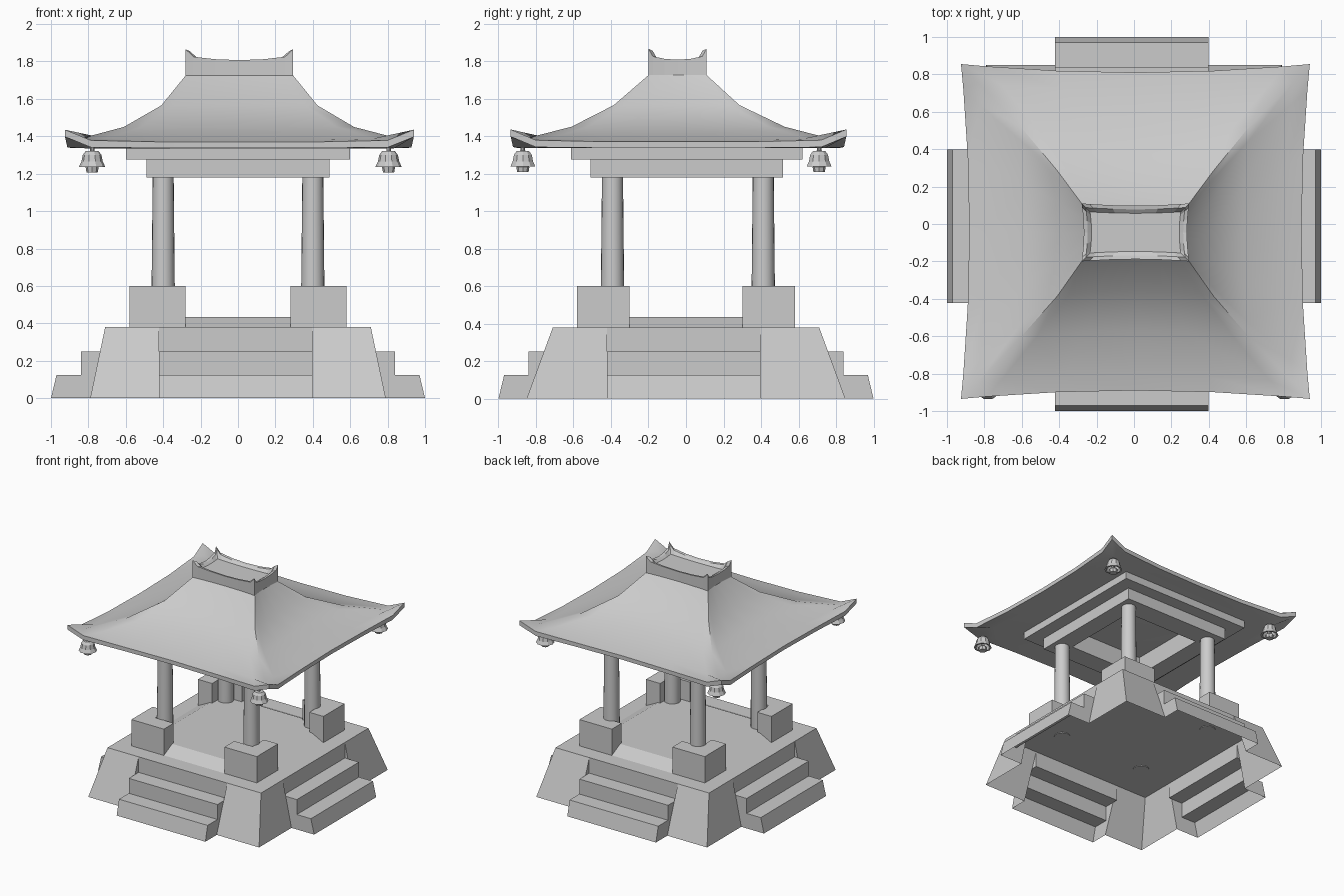
import bpy, bmesh, math
from mathutils import Vector

if "Cube" in bpy.data.objects:
    bpy.data.objects.remove(bpy.data.objects["Cube"])


def make(name, bm, smooth=None):
    bmesh.ops.remove_doubles(bm, verts=bm.verts, dist=0.0005)
    bmesh.ops.recalc_face_normals(bm, faces=bm.faces)
    me = bpy.data.meshes.new(name)
    bm.to_mesh(me)
    bm.free()
    ob = bpy.data.objects.new(name, me)
    bpy.context.collection.objects.link(ob)
    if smooth:
        bpy.ops.object.select_all(action='DESELECT')
        bpy.context.view_layer.objects.active = ob
        ob.select_set(True)
        bpy.ops.object.shade_smooth_by_angle(angle=math.radians(smooth))
    return ob


def face(bm, pts):
    return bm.faces.new([bm.verts.new(p) for p in pts])


def loft(bm, rings, cap_first=False, cap_last=False):
    vs = [[bm.verts.new(p) for p in r] for r in rings]
    for a, b in zip(vs, vs[1:]):
        for i in range(len(a)):
            j = (i + 1) % len(a)
            bm.faces.new((a[i], a[j], b[j], b[i]))
    if cap_first:
        bm.faces.new(vs[0][::-1])
    if cap_last:
        bm.faces.new(vs[-1])


def circle(x, y, r, z, n):
    return [(x + r * math.cos(2 * math.pi * i / n), y + r * math.sin(2 * math.pi * i / n), z)
            for i in range(n)]


def square(hx, hy, z, cy=0):
    return [(-hx, cy - hy, z), (hx, cy - hy, z), (hx, cy + hy, z), (-hx, cy + hy, z)]


def sag_ring(x0, x1, y0, y1, sag, z):
    """Rectangle whose sides bow inwards; z = heights at corner, near corner, quarter, middle."""
    c = [Vector(p) for p in ((x0, y0), (x1, y0), (x1, y1), (x0, y1))]
    out = []
    for k in range(4):
        a, b = c[k], c[(k + 1) % 4]
        d = (b - a).normalized()
        n = Vector((-d.y, d.x))
        for t, h in ((-1, 0), (-.85, 1), (-.45, 2), (0, 3), (.45, 2), (.85, 1)):
            p = a.lerp(b, (t + 1) / 2) + n * sag * (1 - t * t)
            out.append((p.x, p.y, z[h]))
    return out


# Base: open-bottomed tapered platform with a stair on each side
bm = bmesh.new()
T, S, H = .71, .41, .38
for k in range(4):
    D, W = (.85, .79) if k % 2 == 0 else (.79, .85)
    c = -.012 if k < 2 else .012

    def P(u, d, z):
        x, y = u, -d
        for _ in range(k):
            x, y = -y, x
        return (x, y, z)

    slope = lambda z: D + (T - D) * z / H
    steps = [(1, 0), (.97, .125), (.84, .125), (.84, .25), (T, .25), (T, H)]
    for (d0, z0), (d1, z1) in zip(steps, steps[1:]):
        face(bm, [P(c - S, d0, z0), P(c + S, d0, z0), P(c + S, d1, z1), P(c - S, d1, z1)])
    for s in (-1, 1):
        u = c + s * S
        face(bm, [P(u, T, H), P(s * T, T, H), P(s * W, D, 0), P(u, D, 0), P(u, slope(.25), .25)])
        face(bm, [P(u, T, H), P(u, T, .25), P(u, slope(.25), .25)])
        face(bm, [P(u, slope(.25), .25), P(u, .84, .25), P(u, .84, .125),
                  P(u, .97, .125), P(u, 1, 0), P(u, D, 0)])
face(bm, square(T, T, H))
make("stepped_base", bm)

# Raised floor with sloped edge
bm = bmesh.new()
loft(bm, [square(.58, .58, .38), square(.47, .47, .435)], cap_last=True)
make("floor", bm)

# Corner parapets and columns
for sx in (-1, 1):
    for sy in (-1, 1):
        tag = ("left" if sx < 0 else "right") + ("_front" if sy < 0 else "_back")
        L = [(.58, .58), (.28, .58), (.28, .45), (.45, .45), (.45, .3), (.58, .3)]
        bm = bmesh.new()
        loft(bm, [[(sx * x, sy * y, z) for x, y in L] for z in (.38, .6)], True, True)
        make("parapet_" + tag, bm)
        x, y = sx * .4, .01 + sy * .402
        bm = bmesh.new()
        loft(bm, [circle(x, y, .062, .375, 20), circle(x, y, .062, .6, 20),
                  circle(x, y, .056, 1.2, 20)], True, True)
        make("column_" + tag, bm, 40)

# Two stacked beam frames under the roof
for name, hx, hy, z0, z1 in (("lower_beams", .49, .512, 1.18, 1.275),
                             ("upper_beams", .6, .617, 1.275, 1.34)):
    bm = bmesh.new()
    i = .34
    loft(bm, [square(i, i, z1), square(i, i, z0), square(hx, hy, z0, .004),
              square(hx, hy, z1, .004), square(i, i, z1)])
    make(name, bm)

# Sweeping hipped roof with upturned corners
bm = bmesh.new()
eave = (-.925, .94, -.935, .855)
loft(bm, [
    sag_ring(-.28, .295, -.2, .11, .012, [1.725] * 4),
    sag_ring(-.41, .425, -.385, .285, .03, [1.565] * 4),
    sag_ring(-.61, .62, -.61, .525, .04, [1.45] * 4),
    sag_ring(-.835, .85, -.845, .755, .04, [1.39, 1.388, 1.387, 1.387]),
    sag_ring(*eave, .045, [1.435, 1.378, 1.37, 1.37]),
    sag_ring(*eave, .045, [1.397, 1.341, 1.337, 1.337]),
    sag_ring(-.82, .835, -.83, .74, .04, [1.336] * 4),
], cap_last=True)
make("roof", bm, 30)

# Roof crown with horned corners and a shallow dished top
bm = bmesh.new()
loft(bm, [
    sag_ring(-.28, .295, -.2, .11, .012, [1.725] * 4),
    sag_ring(-.28, .295, -.2, .11, .012, [1.865, 1.825, 1.812, 1.807]),
    sag_ring(-.258, .273, -.178, .088, .01, [1.855, 1.82, 1.808, 1.803]),
    sag_ring(-.235, .25, -.155, .065, .008, [1.79] * 4),
], cap_last=True)
make("roof_crown", bm)

# Bells under the roof corners, each with a clapper
N = 10
for x in (-.78, .805):
    for y in (-.87, .71):
        bm = bmesh.new()
        prof = [(.012, 1.37), (.012, 1.322), (.035, 1.32), (.05, 1.3), (.057, 1.265),
                (.07, 1.237), (.056, 1.237), (.045, 1.27), (.035, 1.3)]
        loft(bm, [circle(x, y, r, z, N) for r, z in prof], True, True)
        loft(bm, [circle(x, y, r, z, 8) for r, z in
                  ((.012, 1.3), (.015, 1.25), (.035, 1.235), (.03, 1.207))], True, True)
        make("bell", bm)
